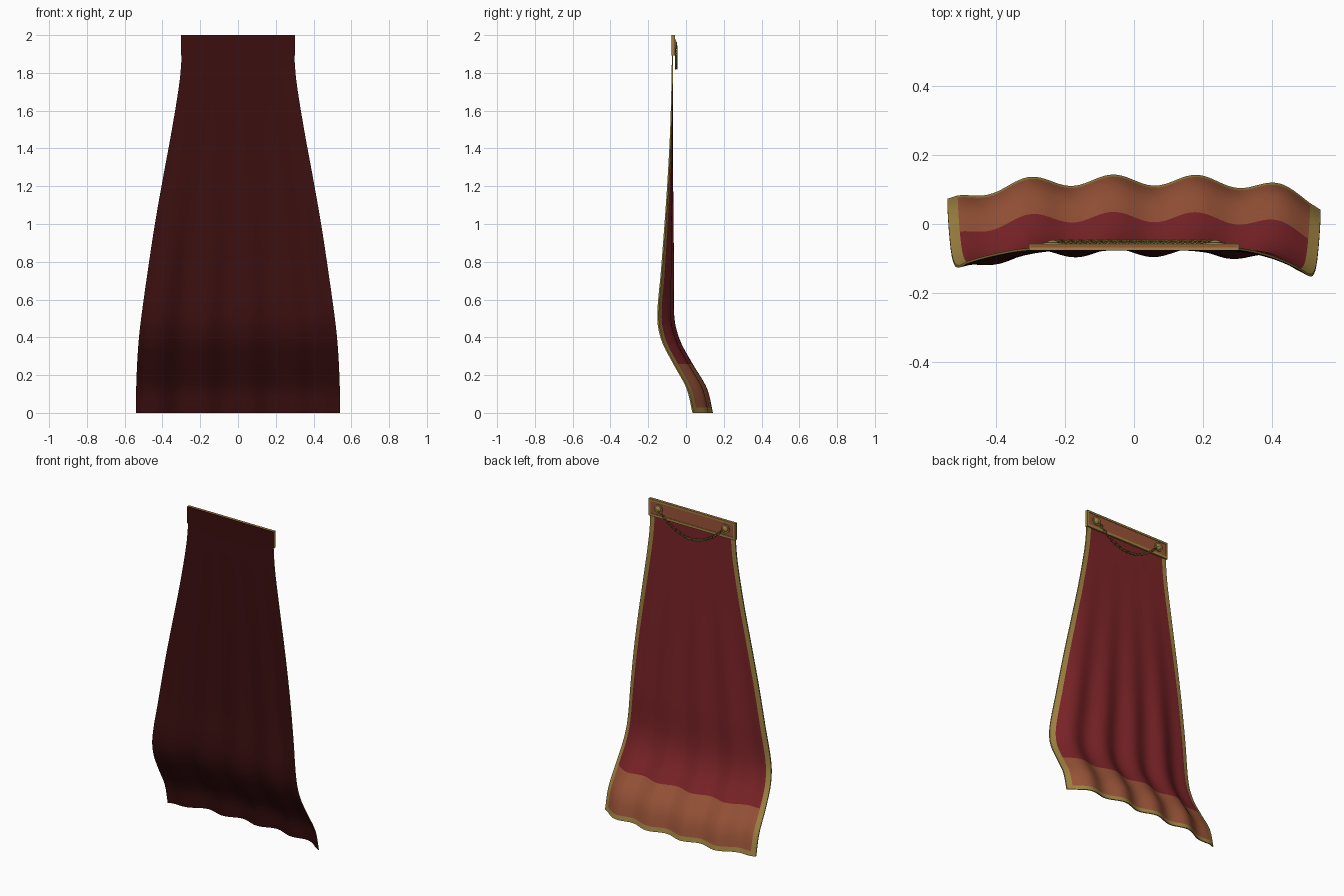
import bpy, bmesh, math
from mathutils import Vector, Matrix

if "Cube" in bpy.data.objects:
    bpy.data.objects.remove(bpy.data.objects["Cube"])


def mat(name, hexcol):
    def lin(c):
        c /= 255
        return c / 12.92 if c <= 0.04045 else ((c + 0.055) / 1.055) ** 2.4
    m = bpy.data.materials.new(name)
    m.diffuse_color = (*[lin(int(hexcol[i:i + 2], 16)) for i in (0, 2, 4)], 1)
    m.use_nodes = True
    m.node_tree.nodes["Principled BSDF"].inputs["Base Color"].default_value = m.diffuse_color
    return m


RED = mat("red cloth", "7c2428")
LINING = mat("dark lining", "3c0f10")
ORANGE = mat("rust band", "9a5438")
GOLD = mat("gold trim", "a08442")

# height: half width, centre depth, ripple size, droop of the side edges
KEYS = [(0.0, .54, .127, .016, .070), (.13, .539, .095, .016, .070),
        (.26, .534, .020, .015, .066), (.38, .526, -.045, .015, .062),
        (.5, .513, -.074, .013, .058), (.75, .478, -.073, .010, .043),
        (1.0, .440, -.072, .006, .029), (1.25, .396, -.071, .003, .016),
        (1.5, .350, -.070, .001, .006), (1.75, .310, -.069, 0, .001),
        (1.88, .299, -.068, 0, 0), (2.0, .297, -.068, 0, 0)]


def sample(z):
    """Smooth interpolation through the key rows."""
    n = len(KEYS)
    i = max(k for k in range(n - 1) if KEYS[k][0] <= z + 1e-6)
    a, b = KEYS[i], KEYS[i + 1]
    p, q = KEYS[max(i - 1, 0)], KEYS[min(i + 2, n - 1)]
    h = b[0] - a[0]
    t = (z - a[0]) / h
    out = []
    for c in range(1, 5):
        m0 = (b[c] - p[c]) / (b[0] - p[0]) * h
        m1 = (q[c] - a[c]) / (q[0] - a[0]) * h
        out.append((2*t**3 - 3*t**2 + 1) * a[c] + (t**3 - 2*t**2 + t) * m0
                   + (3*t**2 - 2*t**3) * b[c] + (t**3 - t**2) * m1)
    return out


def finish(bm, name, mats, smooth=True):
    bmesh.ops.recalc_face_normals(bm, faces=bm.faces)
    me = bpy.data.meshes.new(name)
    bm.to_mesh(me)
    bm.free()
    for m in mats:
        me.materials.append(m)
    ob = bpy.data.objects.new(name, me)
    bpy.context.collection.objects.link(ob)
    if smooth:
        bpy.context.view_layer.objects.active = ob
        ob.select_set(True)
        bpy.ops.object.shade_smooth_by_angle(angle=math.radians(40))
        ob.select_set(False)
    return ob


# Cape: rippled cloth sheet with lining, trim and hem band
BORDER, HEM, BAND, THICK, COLS = .03, .028, .26, .007, 80
zs = [0, HEM] + [HEM + (BAND - HEM) * i / 10 for i in range(1, 11)]
zs += [BAND + (2 - BAND) * i / 50 for i in range(1, 51)]
bm = bmesh.new()
back, front = [], []
for z in zs:
    w, yc, amp, droop = sample(z)
    inner = w - BORDER
    xs = [-w] + [inner * (2 * i / COLS - 1) for i in range(COLS + 1)] + [w]
    rb, rf = [], []
    for x in xs:
        u = x / w
        y = yc + amp * math.cos(2 * math.pi * (u * .54 + .06) / .24) - droop * u**4
        rb.append(bm.verts.new((x, y, z)))
        rf.append(bm.verts.new((x, y - THICK, z)))
    back.append(rb)
    front.append(rf)
last = COLS + 2
for r in range(len(zs) - 1):
    zm = (zs[r] + zs[r + 1]) / 2
    for c in range(last):
        for rows in (back, front):
            f = bm.faces.new((rows[r][c], rows[r][c+1], rows[r+1][c+1], rows[r+1][c]))
            if rows is front:
                f.material_index = 1
            elif c in (0, last - 1) or zm < HEM:
                f.material_index = 3
            elif zm < BAND:
                f.material_index = 2
rim = bmesh.ops.bridge_loops(bm, edges=[e for e in bm.edges if e.is_boundary])
for f in rim["faces"]:
    f.material_index = 3
finish(bm, "cape", [RED, LINING, ORANGE, GOLD])


def box(name, lo, hi, m):
    bm = bmesh.new()
    lo, hi = Vector(lo), Vector(hi)
    bmesh.ops.create_cube(bm, size=1, matrix=Matrix.Translation((lo + hi) / 2)
                          @ Matrix.Diagonal((*(hi - lo), 1)))
    return finish(bm, name, [m], False)


# Collar band with gold edging, dark facing in front
box("collar_band", (-.30, -.068, 1.895), (.30, -.061, 2.0), ORANGE)
box("collar_facing", (-.303, -.077, 1.893), (.303, -.0745, 2.0), LINING)
box("collar_trim_top", (-.303, -.0745, 1.988), (.303, -.058, 2.0), GOLD)
box("collar_trim_bottom", (-.303, -.0745, 1.893), (.303, -.058, 1.909), GOLD)
for s, n in ((-1, "left"), (1, "right")):
    a, b = sorted((s * .291, s * .303))
    box("collar_trim_" + n, (a, -.0745, 1.893), (b, -.058, 2.0), GOLD)
    # Round clasps: disc with domed centre
    bm = bmesh.new()
    at = Matrix.Translation((s * .235, -.059, 1.95))
    bmesh.ops.create_cone(bm, cap_ends=True, segments=24, radius1=.028, radius2=.028,
                          depth=.010, matrix=at @ Matrix.Rotation(math.pi / 2, 4, 'X'))
    bmesh.ops.create_uvsphere(bm, u_segments=20, v_segments=12, radius=.021,
                              matrix=at @ Matrix.Diagonal((1, .6, 1, 1)))
    finish(bm, "clasp_" + n, [GOLD])

# Hanging chain of alternating links
bm = bmesh.new()
LINKS, R, r = 32, .009, .0028


def sag(t):
    return Vector((.225 * t, -.052, 1.945 - .12 * (1 - t * t)))


for i in range(LINKS):
    t = 2 * (i + .5) / LINKS - 1
    d = sag(t + .01) - sag(t - .01)
    rot = Matrix.Rotation(-math.atan2(d.z, d.x), 4, 'Y')
    roll = Matrix.Rotation(math.pi / 4 + math.pi / 2 * (i % 2), 4, 'X')
    M = Matrix.Translation(sag(t)) @ rot @ roll @ Matrix.Diagonal((1.25, .75, 1, 1))
    ring = [[bm.verts.new(M @ Vector(((R + r * math.cos(b)) * math.cos(a),
                                      (R + r * math.cos(b)) * math.sin(a),
                                      r * math.sin(b))))
             for b in (math.tau * k / 6 for k in range(6))]
            for a in (math.tau * j / 12 for j in range(12))]
    for j in range(12):
        for k in range(6):
            n = ring[(j + 1) % 12]
            bm.faces.new((ring[j][k], n[k], n[(k + 1) % 6], ring[j][(k + 1) % 6]))
finish(bm, "chain", [GOLD])
